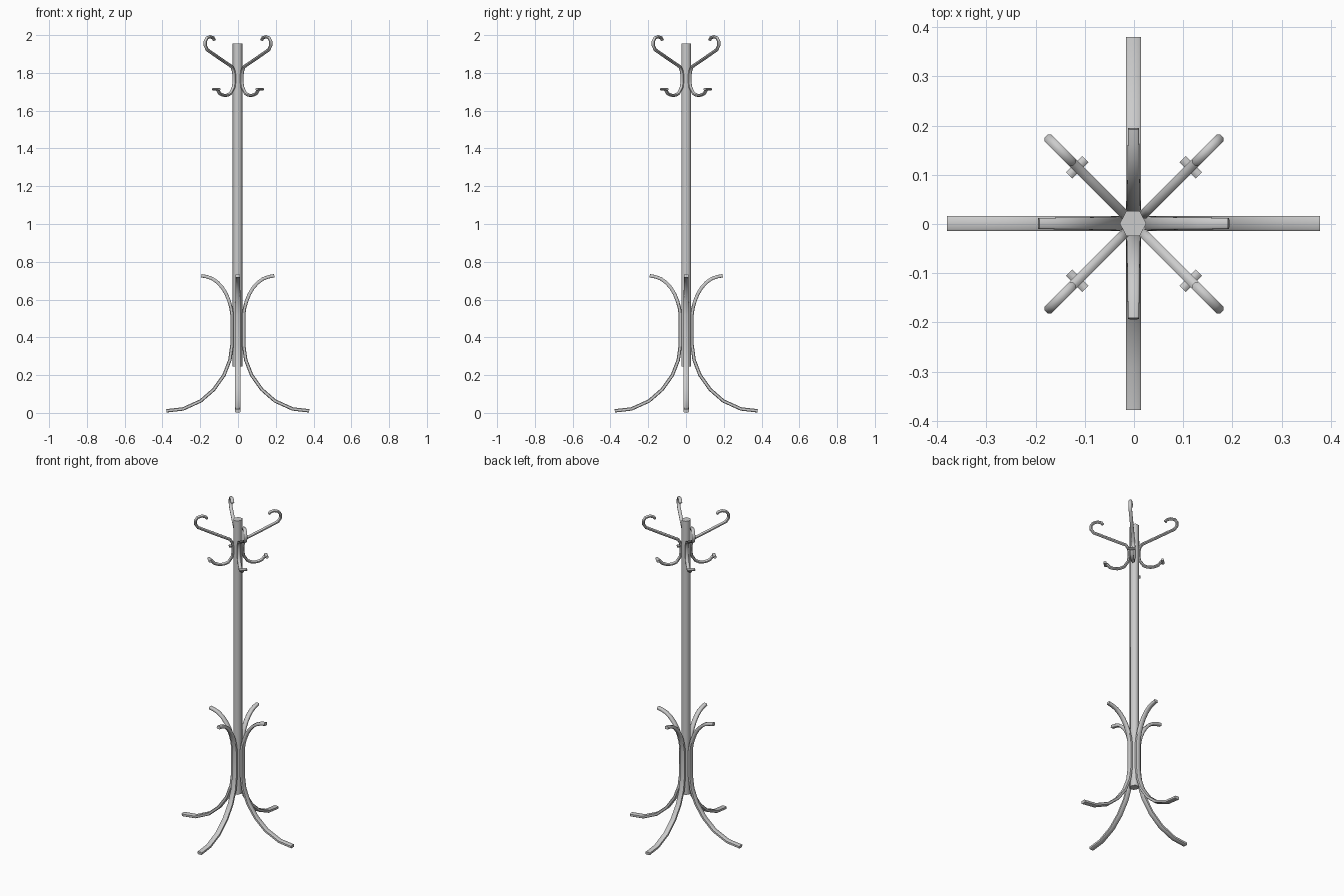
import bpy, bmesh, math
from mathutils import Vector

if "Cube" in bpy.data.objects:
    bpy.data.objects.remove(bpy.data.objects["Cube"])


def finish(bm, name, angle=40):
    bmesh.ops.recalc_face_normals(bm, faces=bm.faces)
    me = bpy.data.meshes.new(name)
    bm.to_mesh(me)
    bm.free()
    ob = bpy.data.objects.new(name, me)
    bpy.context.collection.objects.link(ob)
    bpy.ops.object.select_all(action='DESELECT')
    ob.select_set(True)
    bpy.context.view_layer.objects.active = ob
    bpy.ops.object.shade_smooth_by_angle(angle=math.radians(angle))
    return ob


def sweep(bm, path, section, azimuth, widths=None):
    """Sweep a (side, normal) section along an (r, z) path in a vertical plane."""
    out = Vector((math.cos(azimuth), math.sin(azimuth), 0))
    side = Vector((-out.y, out.x, 0))
    up = Vector((0, 0, 1))
    pts = [out * r + up * z for r, z in path]
    rings = []
    for i, p in enumerate(pts):
        d1 = (p - pts[max(i - 1, 0)]).normalized()
        d2 = (pts[min(i + 1, len(pts) - 1)] - p).normalized()
        n = (d1 + d2).normalized().cross(side)
        k = widths[i] if widths else 1
        rings.append([bm.verts.new(p + side * a * k + n * b) for a, b in section])
    m = len(section)
    for a, b in zip(rings, rings[1:]):
        for j in range(m):
            bm.faces.new((a[j], a[(j + 1) % m], b[(j + 1) % m], b[j]))
    bm.faces.new(rings[0])
    bm.faces.new(rings[-1])


def ellipse(rx, ry, n=8):
    return [(rx * math.cos(2 * math.pi * (i + .5) / n),
             ry * math.sin(2 * math.pi * (i + .5) / n)) for i in range(n)]


# Six-sided pole with corners facing left and right
bm = bmesh.new()
bmesh.ops.create_cone(bm, cap_ends=True, segments=6, radius1=0.027, radius2=0.027, depth=1.71)
for v in bm.verts:
    x, y, z = v.co
    v.co = (y - .002, x * 1.08 + .001, z + 0.245 + 1.71 / 2)
finish(bm, "pole", 65)

# Bent legs: flat strips with softened corners, narrower at the top
leg_path = [(.378, .011), (.29, .021), (.197, .063), (.127, .124), (.073, .2),
            (.042, .28), (.031, .36), (.031, .52), (.036, .555), (.046, .592),
            (.061, .629), (.081, .662), (.106, .69), (.134, .71), (.164, .721), (.193, .726)]
leg_section = [(.015, -.006), (.015, .006), (.011, .009), (-.011, .009),
               (-.015, .006), (-.015, -.006), (-.011, -.009), (.011, -.009)]
leg_widths = [1 - .25 * max(0, i - 5) / 10 for i in range(len(leg_path))]
for i in range(4):
    bm = bmesh.new()
    sweep(bm, leg_path, leg_section, i * math.pi / 2, leg_widths)
    bmesh.ops.translate(bm, verts=bm.verts, vec=(-.001, .001, 0))
    finish(bm, f"leg_{i + 1}", 50)

# Double coat hooks on the diagonals, each with a small crossbar on the lower end
hook_path = [(.178, 1.974), (.186, 1.985), (.207, 1.992), (.232, 1.985), (.245, 1.966),
             (.245, 1.945), (.23, 1.922), (.13, 1.873), (.045, 1.832), (.033, 1.81),
             (.028, 1.785), (.028, 1.755), (.033, 1.725), (.055, 1.692), (.075, 1.683),
             (.095, 1.68), (.117, 1.683), (.137, 1.691), (.156, 1.714)]
for i in range(4):
    az = math.pi / 4 + i * math.pi / 2
    bm = bmesh.new()
    sweep(bm, hook_path, ellipse(.0105, .0085), az)
    finish(bm, f"hook_{i + 1}", 50)

    # Crossbar: a short flattened rod lying across the hook
    bm = bmesh.new()
    out = Vector((math.cos(az), math.sin(az), 0))
    side = Vector((-out.y, out.x, 0))
    rings = []
    for s in (-.023, .023):
        rings.append([bm.verts.new(out * (.163 + a) + side * s + Vector((0, 0, 1.714 + b)))
                      for a, b in ellipse(.0095, .0075)])
    for j in range(8):
        k = (j + 1) % 8
        bm.faces.new((rings[0][j], rings[0][k], rings[1][k], rings[1][j]))
    for ring in rings:
        bm.faces.new(ring)
    finish(bm, f"hook_crossbar_{i + 1}", 50)
